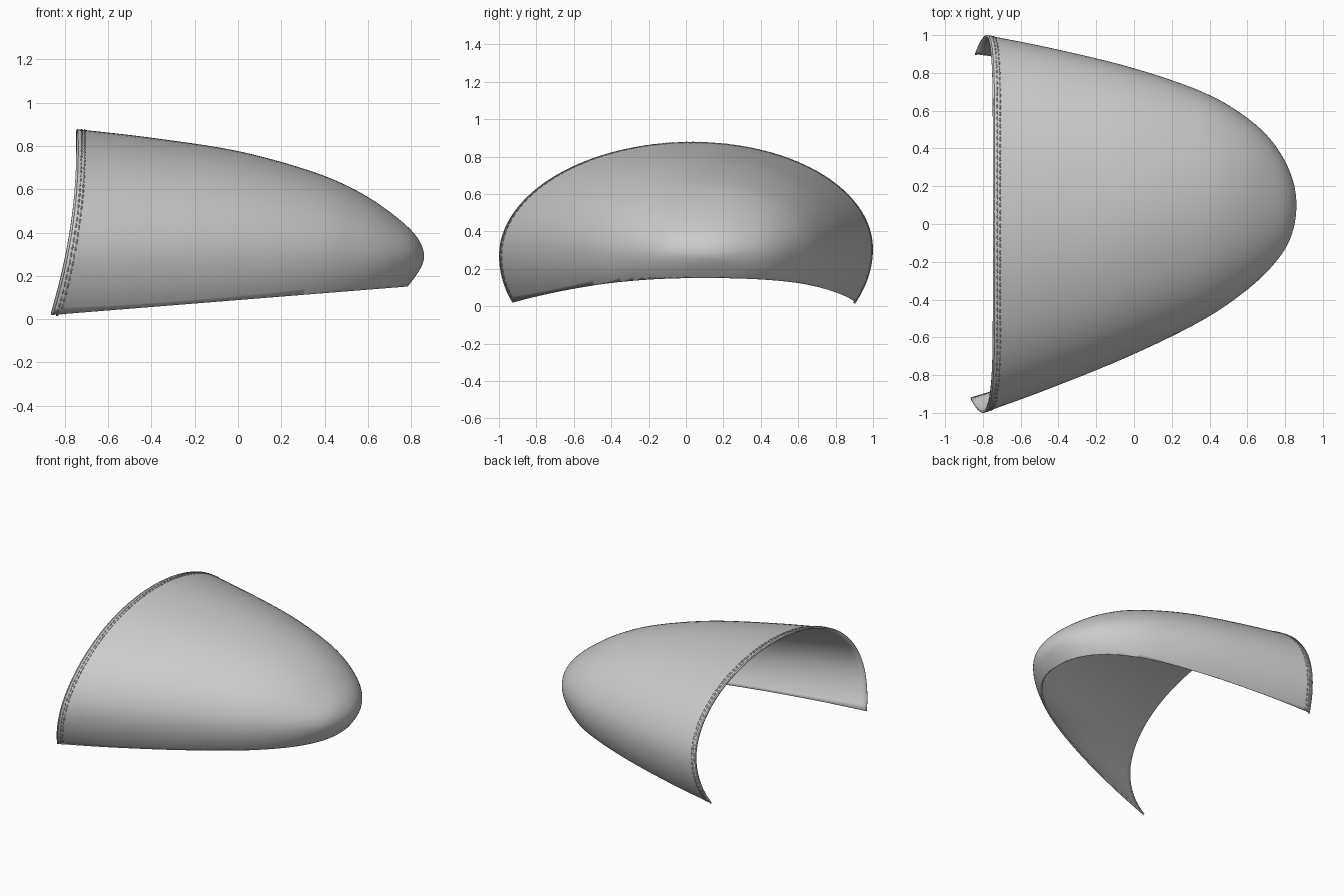
import bpy, bmesh, math
from mathutils import Vector, Matrix

if "Cube" in bpy.data.objects:
    bpy.data.objects.remove(bpy.data.objects["Cube"])

# Stations from opening to nose: x, left y, right y, crown z, virtual keel z
ST = [(-.745, -1.0, 1.0, .88, -.39), (-.405, -.87, .93, .84, -.35),
      (0, -.70, .83, .777, -.26), (.35, -.525, .71, .68, -.15),
      (.56, -.385, .595, .588, -.05), (.72, -.24, .455, .482, .075),
      (.825, -.085, .28, .383, .203), (.86, .1, .1, .29, .29),
      (.825, .28, -.085, .203, .383)]         # last one only guides the nose
N = len(ST) - 2
ZM = .29                                      # height of the widest line
CUT_P, CUT_N = Vector((-.85, 0, .02)), Vector((-.08, 0, 1)).normalized()


def station(t):
    i = min(int(t), N - 1)
    f = t - i
    b, c, d = ST[i], ST[i + 1], ST[i + 2]
    a = ST[i - 1] if i else tuple(2 * p - q for p, q in zip(b, c))
    return [.5 * (2 * q + (r - p) * f + (2 * p - 5 * q + 4 * r - s) * f * f
                  + (3 * q - p - 3 * r + s) * f ** 3) for p, q, r, s in zip(a, b, c, d)]


def surf(t, a):
    x, yl, yr, zt, zb = station(t)
    s = math.sin(a)
    y = (yl + yr) / 2 + (yr - yl) / 2 * math.cos(a)
    z = ZM + s * ((zt - ZM) if s > 0 else (ZM - zb))
    z += .018 * (y - .1) * (1 - t / N)        # slight sideways tilt
    # the opening sweeps backwards towards the ground, more on the left
    back = .115 * (max(0, .8 - z) / .77) ** 2 * (1 - .11 * (y + 1))
    return Vector((x - back * (1 - t / N) ** 2, y, z))


def add(name, bm):
    me = bpy.data.meshes.new(name)
    bm.to_mesh(me)
    bm.free()
    ob = bpy.data.objects.new(name, me)
    bpy.context.collection.objects.link(ob)
    bpy.context.view_layer.objects.active = ob
    ob.select_set(True)
    bpy.ops.object.shade_smooth_by_angle(angle=math.radians(40))
    ob.select_set(False)
    return ob


# Toe shell: full egg, trimmed flat along the sole
NT, NA = 64, 96
bm = bmesh.new()
rows = [[bm.verts.new(surf(N * i / NT, 2 * math.pi * j / NA)) for j in range(NA)]
        for i in range(NT + 1)]
for r, q in zip(rows, rows[1:]):
    for j in range(NA):
        k = (j + 1) % NA
        bm.faces.new((r[j], r[k], q[k], q[j]))
bmesh.ops.remove_doubles(bm, verts=bm.verts, dist=1e-5)
bmesh.ops.bisect_plane(bm, geom=bm.verts[:] + bm.edges[:] + bm.faces[:],
                       plane_co=CUT_P, plane_no=CUT_N, clear_inner=True)
top = max(bm.faces, key=lambda f: f.calc_center_median().z)
bm.normal_update()
if top.normal.z < 0:
    bmesh.ops.reverse_faces(bm, faces=bm.faces)
shell = add("toe_shell", bm)
mod = shell.modifiers.new("thickness", 'SOLIDIFY')
mod.thickness, mod.offset = .012, -1


def arch(t, n=1200):
    """Evenly spaced fine points over the shell, trimmed at the sole."""
    pts = [surf(t, -.6 + (math.pi + 1.2) * i / n) for i in range(n + 1)]
    return [p for p in pts if (p - CUT_P).dot(CUT_N) > -.008]


def resample(pts, step):
    out, run = [pts[0]], 0
    for a, b in zip(pts, pts[1:]):
        run += (b - a).length
        if run >= step:
            out.append(b)
            run = 0
    return out


# Rolled rim around the opening
cu = bpy.data.curves.new("opening_rim", 'CURVE')
cu.dimensions = '3D'
cu.bevel_depth, cu.bevel_resolution, cu.use_fill_caps = .006, 2, True
pts = resample([p + Vector((.003, 0, 0)) - (p - Vector((p.x, .03, .3))).normalized() * .006
                for p in arch(0)], .02)
sp = cu.splines.new('POLY')
sp.points.add(len(pts) - 1)
for q, p in zip(sp.points, pts):
    q.co = (*p, 1)
sp.use_smooth = True
bpy.context.collection.objects.link(bpy.data.objects.new("opening_rim", cu))

# Two rows of stitches behind the rim
for name, t in (("stitches_outer", .065), ("stitches_inner", .11)):
    bm = bmesh.new()
    pts = resample(arch(t), .034)
    for a, b in zip(pts, pts[1:]):
        d = b - a
        m = (Matrix.Translation((a + b) / 2) @ d.to_track_quat('Z', 'Y').to_matrix().to_4x4()
             @ Matrix.Diagonal((.004, .004, .0135, 1)))
        bmesh.ops.create_uvsphere(bm, u_segments=8, v_segments=6, radius=1, matrix=m)
    add(name, bm)
